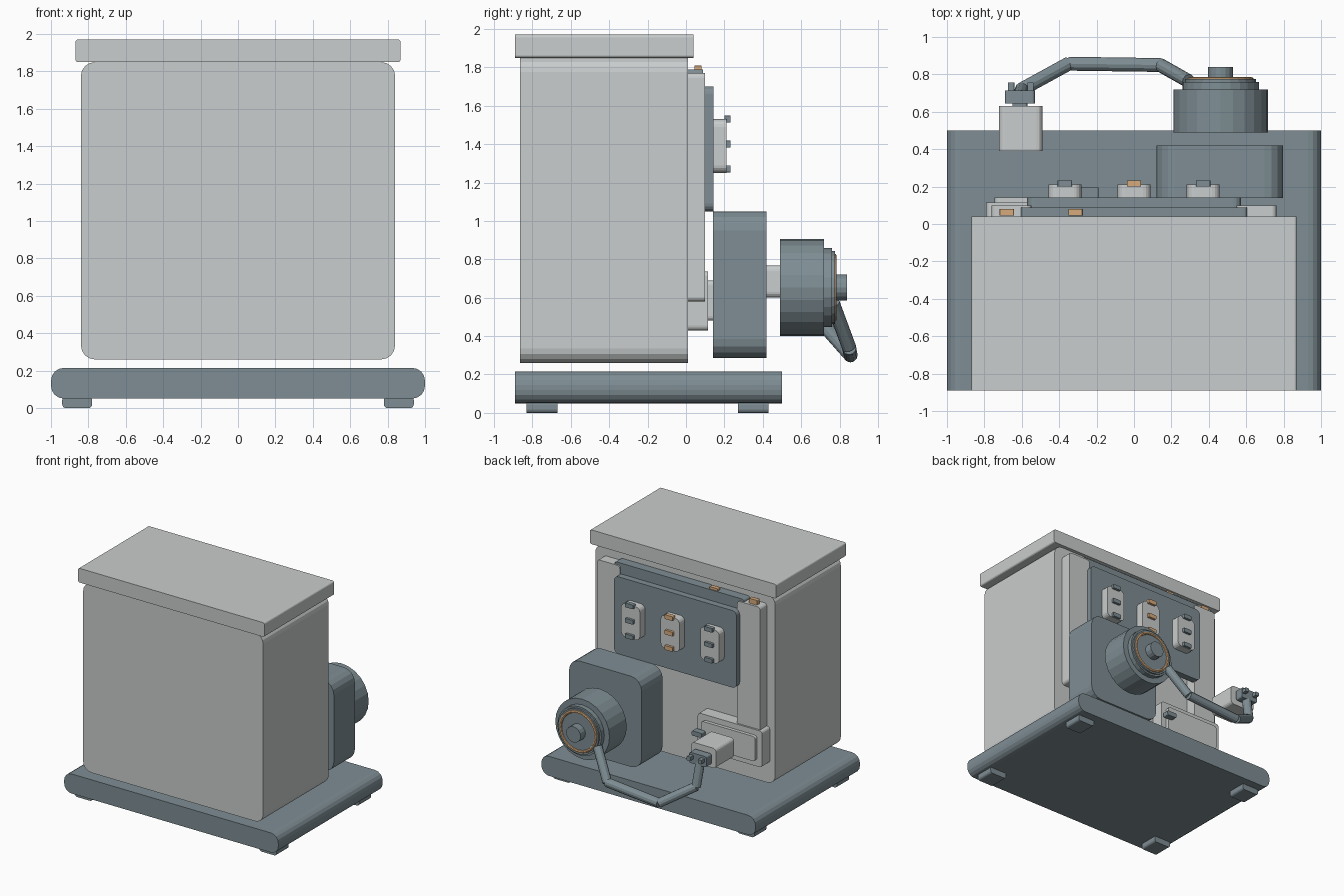
import bpy
from math import cos, sin, pi
from mathutils import Vector

default_cube = bpy.data.objects.get("Cube")
if default_cube:
    bpy.data.objects.remove(default_cube)


def material(name, rgb):
    mat = bpy.data.materials.new(name)
    mat.use_nodes = True
    mat.diffuse_color = (*rgb, 1)
    mat.node_tree.nodes["Principled BSDF"].inputs["Base Color"].default_value = (*rgb, 1)
    return mat


LIGHT = material("light grey", (0.59, 0.61, 0.61))
DARK = material("slate grey", (0.21, 0.27, 0.295))
COPPER = material("copper", (0.67, 0.40, 0.20))


def finish(name, verts, faces, mat):
    mesh = bpy.data.meshes.new(name)
    mesh.from_pydata(verts, [], faces)
    mesh.materials.append(mat)
    obj = bpy.data.objects.new(name, mesh)
    bpy.context.collection.objects.link(obj)
    return obj


def loft(name, rings, mat):
    """Joins equal rings of points along y and caps both ends."""
    n = len(rings[0])
    faces = [tuple(range(n)), tuple(reversed(range((len(rings) - 1) * n, len(rings) * n)))]
    for k in range(len(rings) - 1):
        for i in range(n):
            j = (i + 1) % n
            faces.append((k * n + i, (k + 1) * n + i, (k + 1) * n + j, k * n + j))
    return finish(name, [p for ring in rings for p in ring], faces, mat)


def block(name, x, y, z, r, mat, steps=4):
    """Box from (min, max) pairs, with corners rounded as seen along y."""
    outline = []
    corners = ((x[1], z[1], -1, -1), (x[0], z[1], 1, -1), (x[0], z[0], 1, 1), (x[1], z[0], -1, 1))
    for q, (cx, cz, sx, sz) in enumerate(corners):
        for s in range(steps + 1):
            a = (q + s / steps) * pi / 2
            outline.append((cx + sx * r + r * cos(a), cz + sz * r + r * sin(a)))
    return loft(name, [[(px, py, pz) for px, pz in outline] for py in y], mat)


def turned(name, centre, profile, mat, sides=24):
    """Round part on the y axis through centre; profile lists (y, radius)."""
    rings = [[(centre[0] + r * cos(2 * pi * i / sides), y, centre[1] + r * sin(2 * pi * i / sides))
              for i in range(sides)] for y, r in profile]
    return loft(name, rings, mat)


def rod(name, a, b, r, mat):
    a, b = Vector(a), Vector(b)
    bpy.ops.mesh.primitive_cylinder_add(vertices=12, radius=r, depth=(b - a).length, location=(a + b) / 2)
    obj = bpy.context.object
    obj.name = name
    obj.rotation_euler = (b - a).to_track_quat("Z", "Y").to_euler()
    obj.data.materials.append(mat)


def span(centre, half):
    return (centre - half, centre + half)


# Base slab and feet
block("base", (-1, 1), (-0.89, 0.5), (0.05, 0.215), 0.07, DARK)
for side, sx in (("left", 1), ("right", -1)):
    for end, y in (("front", -0.75), ("back", 0.35)):
        block(f"{end}_{side}_foot", span(sx * 0.86, 0.08), span(y, 0.08), (0, 0.06), 0.02, DARK)

# Cabinet and lid
block("cabinet", (-0.84, 0.84), (-0.865, 0.01), (0.26, 1.85), 0.075, LIGHT)
block("lid", (-0.87, 0.87), (-0.89, 0.04), (1.85, 1.97), 0.015, LIGHT)

# Back posts, rail and bolts
for side, sx in (("left", 1), ("right", -1)):
    block(f"{side}_post", span(sx * 0.655, 0.107), (0.01, 0.1), (0.58, 1.77), 0.025, LIGHT)
block("top_rail", (-0.605, 0.605), (0.01, 0.088), (1.62, 1.79), 0.02, DARK)
for x in (-0.68, -0.313):
    block("rail_bolt", span(x, 0.038), (0.045, 0.08), (1.765, 1.81), 0.006, COPPER)

# Control panel with three sockets
block("control_panel", (-0.572, 0.572), (0.086, 0.143), (1.05, 1.70), 0.04, DARK)
for x in (-0.37, 0, 0.37):
    block("socket", span(x, 0.088), (0.14, 0.212), (1.25, 1.53), 0.04, LIGHT)
    for z in (1.27, 1.40, 1.53):
        block("socket_pin", span(x, 0.038), (0.2, 0.233), span(z, 0.018), 0.006, DARK if x else COPPER)

# Lower switch plate
block("switch_plate", (-0.79, -0.19), (0.01, 0.115), (0.43, 0.737), 0.025, LIGHT)
block("switch_cover", (-0.745, -0.24), (0.11, 0.143), (0.48, 0.69), 0.025, LIGHT)
block("switch_lever", (-0.28, -0.19), (0.14, 0.195), (0.575, 0.615), 0.008, DARK)

# Housing and round drum
block("drum_housing", (0.12, 0.797), (0.14, 0.42), (0.285, 1.05), 0.1, DARK)
axis = (0.463, 0.653)
turned("drum", axis, ((0.49, 0.253), (0.72, 0.253)), DARK)
turned("drum_collar", axis, ((0.72, 0.205), (0.76, 0.205), (0.76, 0.19), (0.775, 0.19)), DARK)
turned("drum_hub", axis, ((0.77, 0.067), (0.84, 0.067)), DARK, 16)
bpy.ops.mesh.primitive_torus_add(major_segments=24, minor_segments=8, major_radius=0.165,
                                 minor_radius=0.013, location=(axis[0], 0.772, axis[1]),
                                 rotation=(pi / 2, 0, 0))
bpy.context.object.name = "drum_ring"
bpy.context.object.data.materials.append(COPPER)

# Plug with connector and prongs
block("plug_body", (-0.722, -0.49), (0.39, 0.63), (0.6, 0.768), 0.03, LIGHT)
block("plug_neck", span(-0.61, 0.04), (0.62, 0.65), span(0.685, 0.03), 0.01, DARK)
block("plug_connector", (-0.69, -0.53), (0.645, 0.715), (0.635, 0.725), 0.015, DARK)
for x in (-0.657, -0.553):
    block("plug_prong", span(x, 0.017), (0.71, 0.757), span(0.69, 0.017), 0.004, DARK)

# Cable from drum to plug
path = [(0.29, 0.765, 0.57), (0.14, 0.85, 0.34), (-0.35, 0.857, 0.3), (-0.6, 0.72, 0.455), (-0.61, 0.68, 0.65)]
for a, b in zip(path, path[1:]):
    rod("cable_section", a, b, 0.037, DARK)
